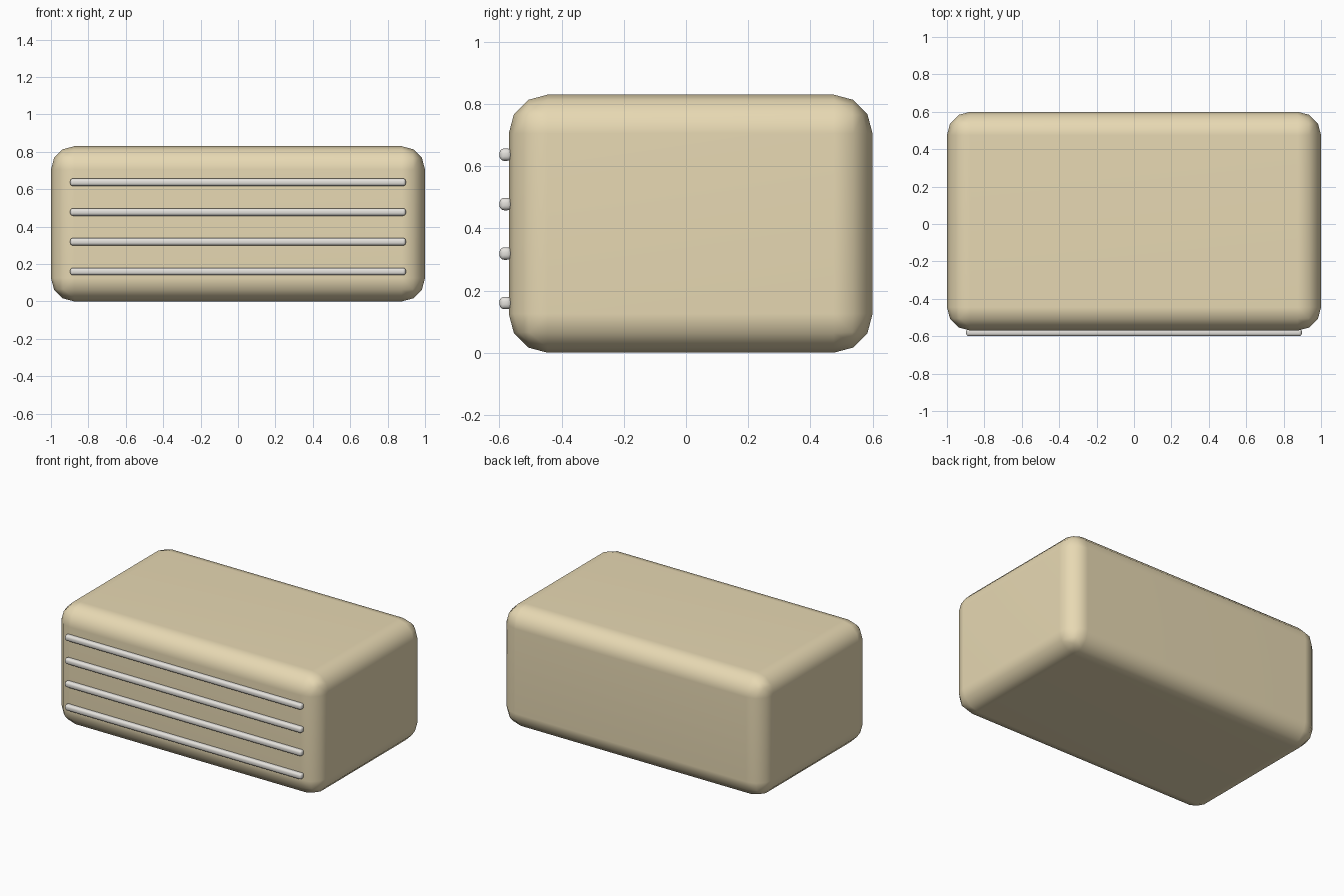
import bpy

if "Cube" in bpy.data.objects:
    bpy.data.objects.remove(bpy.data.objects["Cube"])


def material(name, color):
    mat = bpy.data.materials.new(name)
    mat.diffuse_color = color
    mat.use_nodes = True
    mat.node_tree.nodes["Principled BSDF"].inputs["Base Color"].default_value = mat.diffuse_color
    return mat


def rounded_box(name, center, size, radius, segments, mat):
    bpy.ops.mesh.primitive_cube_add(size=1, location=center)
    obj = bpy.context.object
    obj.name = name
    obj.scale = size
    bpy.ops.object.transform_apply(location=False, rotation=False, scale=True)
    bevel = obj.modifiers.new("rounding", 'BEVEL')
    bevel.width = radius
    bevel.segments = segments
    obj.data.materials.append(mat)
    bpy.ops.object.shade_smooth()
    # keep the large faces flat while the corners blend smoothly
    normals = obj.modifiers.new("flat_faces", 'WEIGHTED_NORMAL')
    normals.keep_sharp = True
    return obj


tan = material("tan", (0.80, 0.69, 0.45, 1))
metal = material("pale_metal", (0.78, 0.76, 0.72, 1))

# Main casing
rounded_box("body", (0, 0.015, 0.415), (2.0, 1.17, 0.83), 0.125, 3, tan)

# Horizontal grille bars on the front
for i in range(4):
    rounded_box(f"grille_bar_{i + 1}", (0, -0.58, 0.16 + i * 0.159),
                (1.795, 0.04, 0.04), 0.015, 3, metal)
